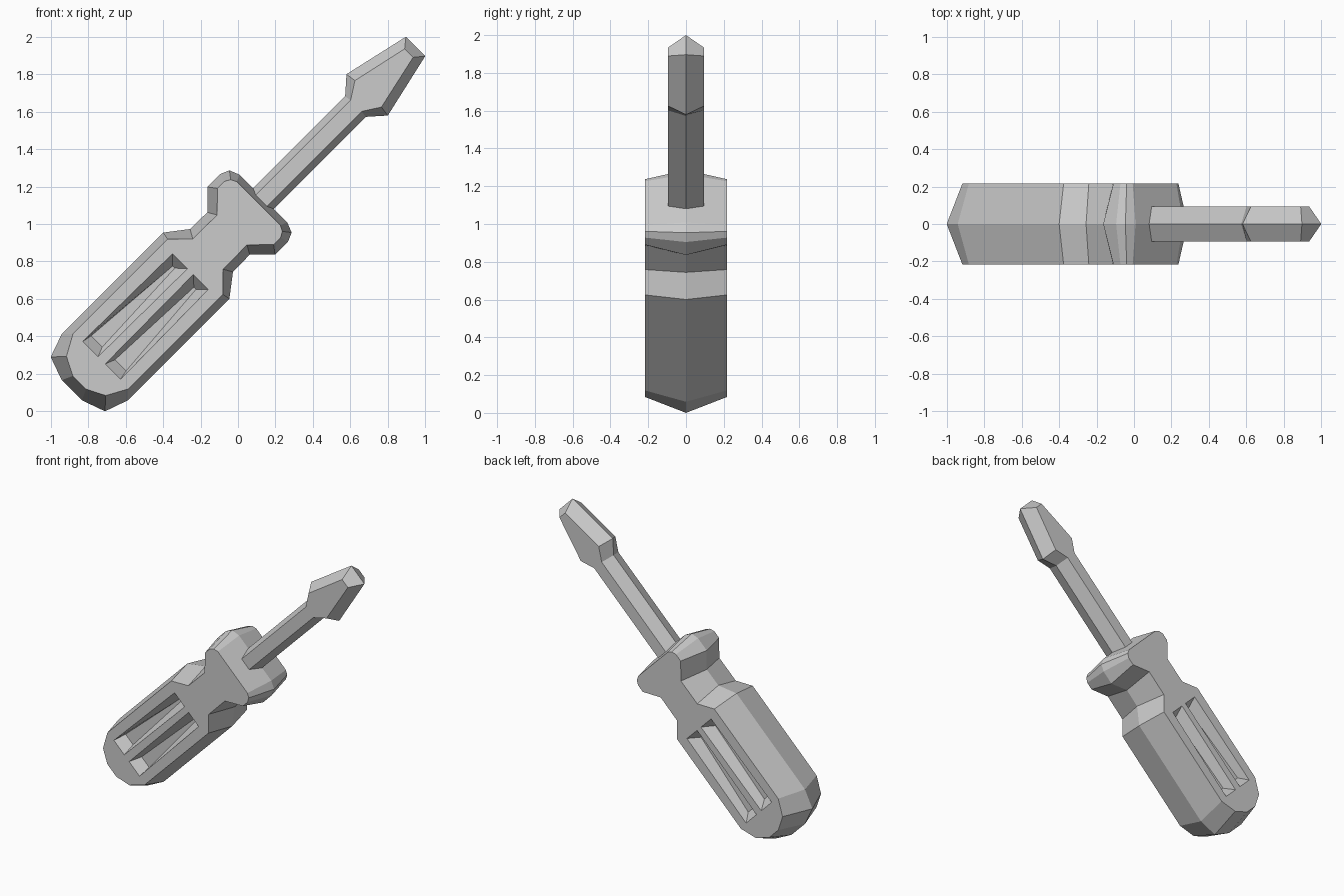
import bpy, bmesh
from math import sqrt

if "Cube" in bpy.data.objects:
    bpy.data.objects.remove(bpy.data.objects["Cube"])


def place(u, v, y):
    # u runs along the tool, v across it; the tool leans at 45 degrees
    return ((u - v) / sqrt(2), y, 1 + (u + v) / sqrt(2))


def loft(name, rings):
    # rings: list of (depth y, outline of (u, v)), all with equal point counts
    bm = bmesh.new()
    loops = [[bm.verts.new(place(u, v, y)) for u, v in pts] for y, pts in rings]
    bm.faces.new(loops[0])
    bm.faces.new(loops[-1][::-1])
    n = len(loops[0])
    for a, b in zip(loops, loops[1:]):
        for i in range(n):
            j = (i + 1) % n
            bm.faces.new((a[i], b[i], b[j], a[j]))
    bmesh.ops.recalc_face_normals(bm, faces=bm.faces)
    mesh = bpy.data.meshes.new(name)
    bm.to_mesh(mesh)
    bm.free()
    ob = bpy.data.objects.new(name, mesh)
    bpy.context.collection.objects.link(ob)
    return ob


def mirrored(half):
    return half + [(u, -v) for u, v in reversed(half)]


def ridged(name, outer, inner, depth):
    # widest outline in the middle, smaller flat faces front and back
    o, i = mirrored(outer), mirrored(inner)
    return loft(name, [(-depth, i), (0, o), (depth, i)])


# Handle with waist and collar
handle = ridged("handle",
    [(-1.255, .076), (-1.209, .205), (-1.081, .25), (-.315, .25), (-.2, .162),
     (-.072, .16), (.024, .256), (.121, .256), (.17, .235), (.192, .18)],
    [(-1.197, .05), (-1.147, .148), (-1.038, .208), (-.323, .208), (-.227, .114),
     (-.045, .113), (.057, .212), (.11, .212), (.14, .195), (.155, .165)],
    .217)

# Shaft with flared blade
ridged("shaft_and_blade",
    [(.08, .078), (.887, .078), (.975, .156), (1.341, .073)],
    [(.08, .042), (.892, .042), (.983, .1), (1.29, .032)],
    .094)

# Two tapered grip grooves on each face
cutters = []
for face in (-1, 1):
    for side in (-1, 1):
        def slot(pts):
            return [(u, v * side) for u, v in pts]
        top = slot([(-1.03, .027), (-1.03, .143), (-.36, .135), (-.36, .022)])
        floor = slot([(-.977, .048), (-.977, .132), (-.405, .088), (-.405, .072)])
        cutters.append(loft("groove_cutter", [(face * .15, floor),
                                              (face * .217, top),
                                              (face * .3, top)]))
for c in cutters:
    c.hide_render = True
    mod = handle.modifiers.new("groove", 'BOOLEAN')
    mod.operation = 'DIFFERENCE'
    mod.solver = 'EXACT'
    mod.object = c

# Bake the grooves and remove the cutters
dg = bpy.context.evaluated_depsgraph_get()
baked = bpy.data.meshes.new_from_object(handle.evaluated_get(dg))
handle.modifiers.clear()
handle.data = baked
for c in cutters:
    bpy.data.objects.remove(c)
